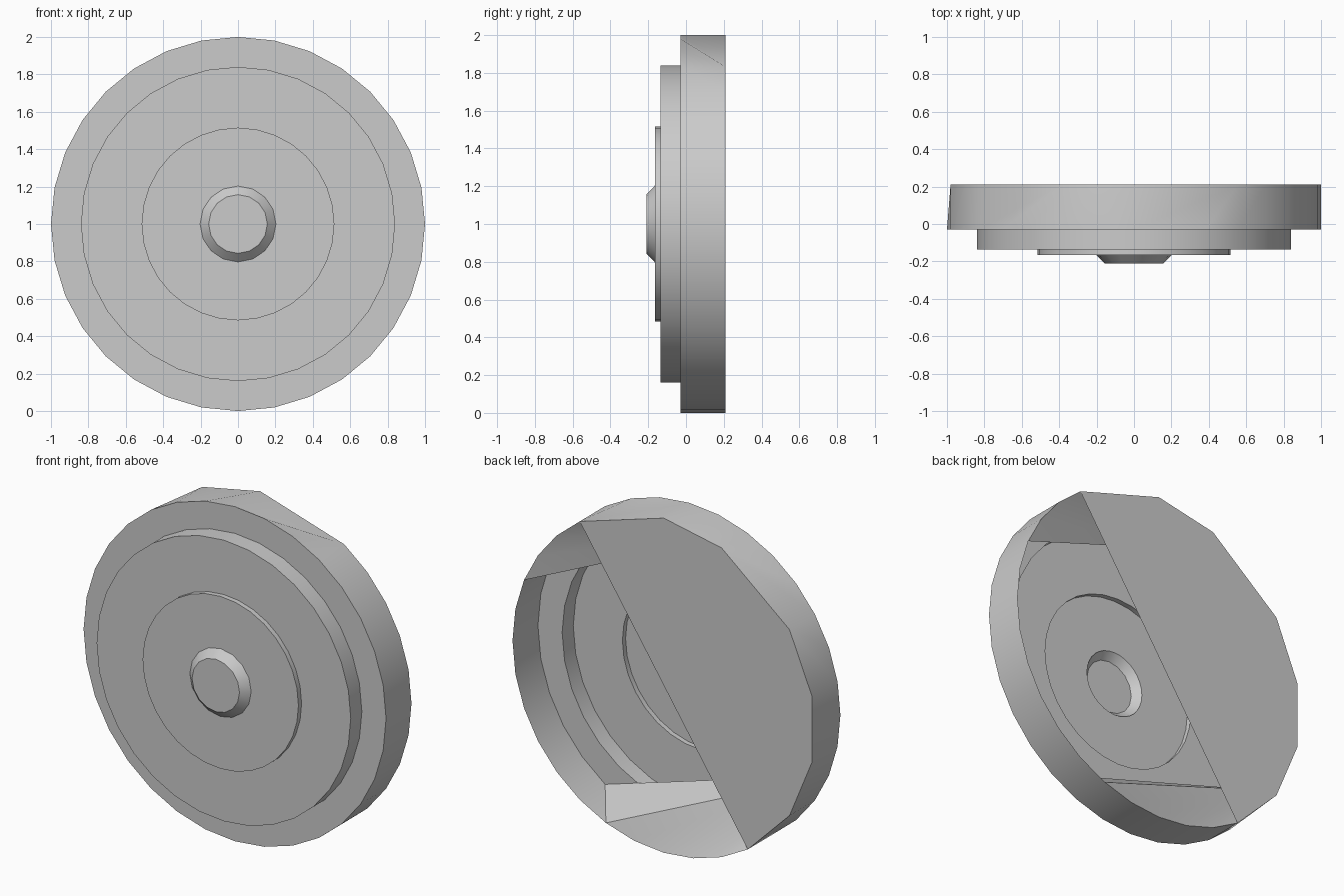
import bpy, bmesh, math

cube = bpy.data.objects.get("Cube")
if cube:
    bpy.data.objects.remove(cube, do_unlink=True)

SIDES = 32
FRONT, BACK = -0.03, 0.21

grey = bpy.data.materials.new("plain_grey")
grey.use_nodes = True
colour = (0.6, 0.6, 0.6, 1)
grey.diffuse_color = colour
grey.node_tree.nodes["Principled BSDF"].inputs["Base Color"].default_value = colour


def point(i, r, y, sides=SIDES):
    a = math.tau * i / sides
    return (r * math.cos(a), y, 1 + r * math.sin(a))


def build(name, polygons):
    """Make a mesh object from polygons, dropping repeated corners."""
    bm = bmesh.new()
    for poly in polygons:
        corners = list(dict.fromkeys(poly))
        if len(corners) > 2:
            bm.faces.new([bm.verts.new(c) for c in corners])
    bmesh.ops.remove_doubles(bm, verts=bm.verts, dist=0.0001)
    mesh = bpy.data.meshes.new(name)
    bm.to_mesh(mesh)
    bm.free()
    obj = bpy.data.objects.new(name, mesh)
    bpy.context.collection.objects.link(obj)
    mesh.materials.append(grey)
    bpy.ops.object.select_all(action='DESELECT')
    obj.select_set(True)
    bpy.context.view_layer.objects.active = obj
    bpy.ops.object.shade_smooth_by_angle(angle=math.radians(30))
    return obj


def lathe(profile, sides):
    """Quads around the y axis, from the outside back to the front centre."""
    return [(point(k, r0, y0, sides), point((k + 1) % sides, r0, y0, sides),
             point((k + 1) % sides, r1, y1, sides), point(k, r1, y1, sides))
            for (r0, y0), (r1, y1) in zip(profile, profile[1:])
            for k in range(sides)]


# Stepped front, a thin shell open behind
build("stepped_face", lathe([(1, FRONT), (0.84, FRONT), (0.84, -0.135),
                             (0.515, -0.135), (0.515, -0.165), (0.194, -0.165)], SIDES))

# Bevelled hub with a flat end
hub_sides = 16
hub = lathe([(0.203, -0.165), (0.157, -BACK)], hub_sides)
hub.append([point(k, 0.157, -BACK, hub_sides) for k in range(hub_sides)])
build("hub", hub)

# Outer wall: the back edge has fewer corners along the half plate
plate = [5, 8, 10, 13, 15, 17, 19, 21]


def back_corner(i):
    i %= SIDES
    if plate[0] <= i <= plate[-1]:
        i = max(p for p in plate if p <= i)
    return point(i, 1, BACK)


build("outer_wall", [(back_corner(k), back_corner(k + 1),
                      point((k + 1) % SIDES, 1, FRONT), point(k, 1, FRONT))
                     for k in range(SIDES)])

# Half plate closing one side of the back
build("back_plate", [[point(i, 1, BACK) for i in reversed(plate)]])


# Slanted webs running from the back edge to the front edge under the plate
def fan(first, last, tip):
    return [(point(i, 1, BACK), point(i + 1, 1, BACK), tip) for i in range(first, last)]


build("upper_web", fan(2, 5, point(10, 1, FRONT)))
lower_tip = point(18, 1, FRONT)
build("lower_web", fan(21, 26, lower_tip)
      + [(point(26, 1, BACK), point(27, 1, FRONT), lower_tip)])
